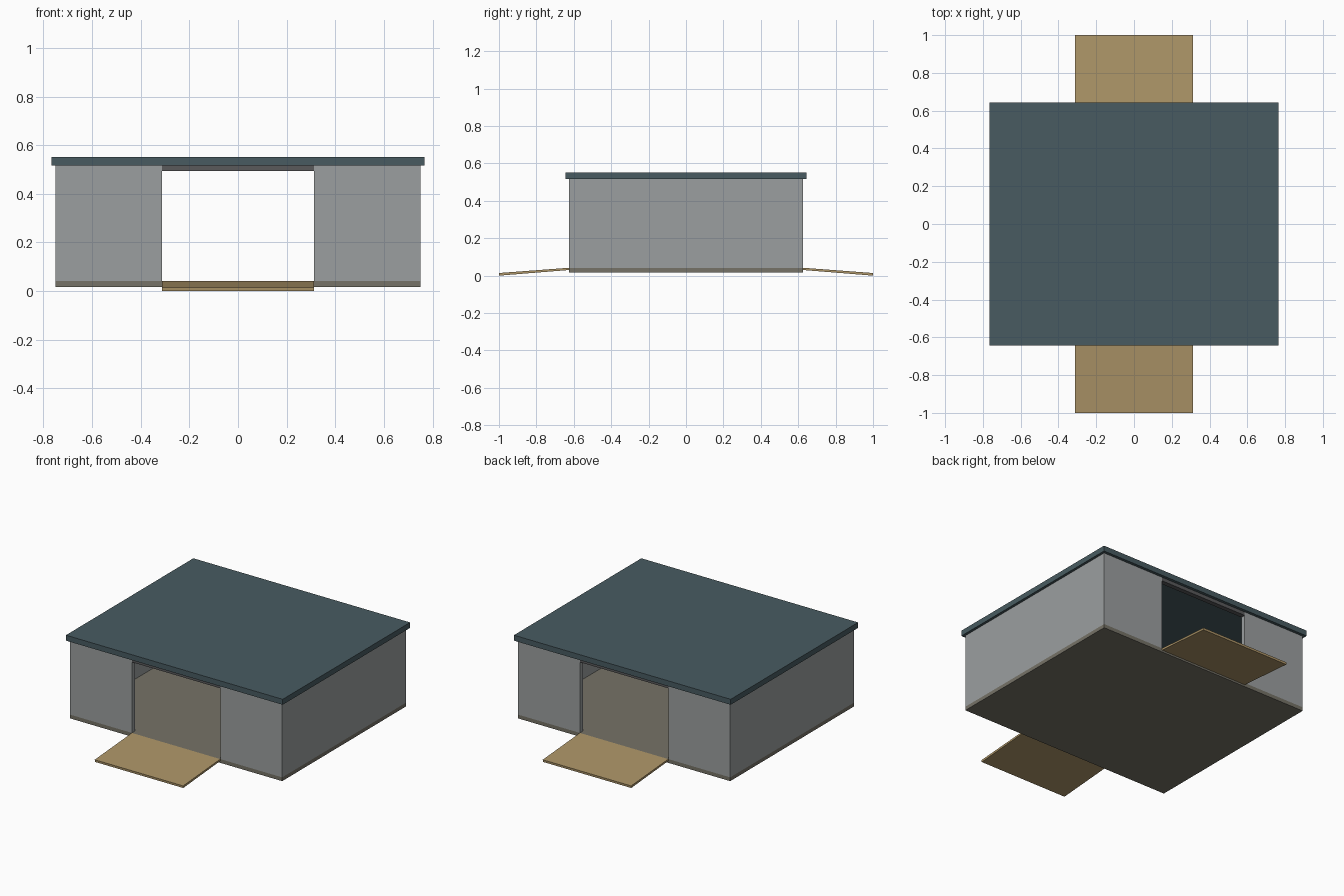
import bpy
import bmesh

if "Cube" in bpy.data.objects:
    bpy.data.objects.remove(bpy.data.objects["Cube"])


def material(name, rgb):
    m = bpy.data.materials.new(name)
    m.diffuse_color = (*rgb, 1)
    m.use_nodes = True
    m.node_tree.nodes["Principled BSDF"].inputs["Base Color"].default_value = m.diffuse_color
    return m


WALL = material("wall_grey", (0.33, 0.345, 0.35))
FLOOR = material("floor_stone", (0.18, 0.17, 0.135))
ROOF = material("roof_teal", (0.065, 0.105, 0.12))
RAMP = material("ramp_wood", (0.41, 0.295, 0.135))
LINTEL = material("lintel_dark", (0.10, 0.10, 0.105))


def prism(name, profile, x0, x1, mat):
    """Extrude a (y, z) profile along x."""
    bm = bmesh.new()
    face = bm.faces.new([bm.verts.new((x0, y, z)) for y, z in profile])
    new = bmesh.ops.extrude_face_region(bm, geom=[face])["geom"]
    verts = [v for v in new if isinstance(v, bmesh.types.BMVert)]
    bmesh.ops.translate(bm, verts=verts, vec=(x1 - x0, 0, 0))
    bmesh.ops.recalc_face_normals(bm, faces=bm.faces)
    mesh = bpy.data.meshes.new(name)
    bm.to_mesh(mesh)
    bm.free()
    mesh.materials.append(mat)
    obj = bpy.data.objects.new(name, mesh)
    bpy.context.collection.objects.link(obj)
    return obj


def box(name, x0, x1, y0, y1, z0, z1, mat):
    return prism(name, [(y0, z0), (y1, z0), (y1, z1), (y0, z1)], x0, x1, mat)


W, D, DOOR, T = 0.75, 0.625, 0.3125, 0.03
Z0, Z1, Z2, Z3 = 0.018, 0.042, 0.517, 0.552

# Floor slab and overhanging flat roof
box("floor", -W, W, -D, D, Z0, Z1, FLOOR)
box("roof", -0.766, 0.766, -0.643, 0.643, Z2, Z3, ROOF)

# Side walls
for side, s in (("left", -1), ("right", 1)):
    xs = sorted((s * W, s * (W - T)))
    box(side + "_wall", *xs, -D, D, Z1, Z2, WALL)

# Open front and back: wall panels, lintel and sloped ramp
for end, e in (("front", -1), ("back", 1)):
    ys = sorted((e * D, e * (D - T)))
    for side, s in (("left", -1), ("right", 1)):
        xs = sorted((s * DOOR, s * (W - T)))
        box(f"{end}_{side}_panel", *xs, *ys, Z1, Z2, WALL)
    box(end + "_lintel", -DOOR, DOOR, *ys, 0.494, Z2, LINTEL)
    prism(end + "_ramp",
          [(e * D, 0.030), (e * 0.999, 0.0), (e * 1.0, 0.014), (e * D, Z1)],
          -DOOR, DOOR, RAMP)
